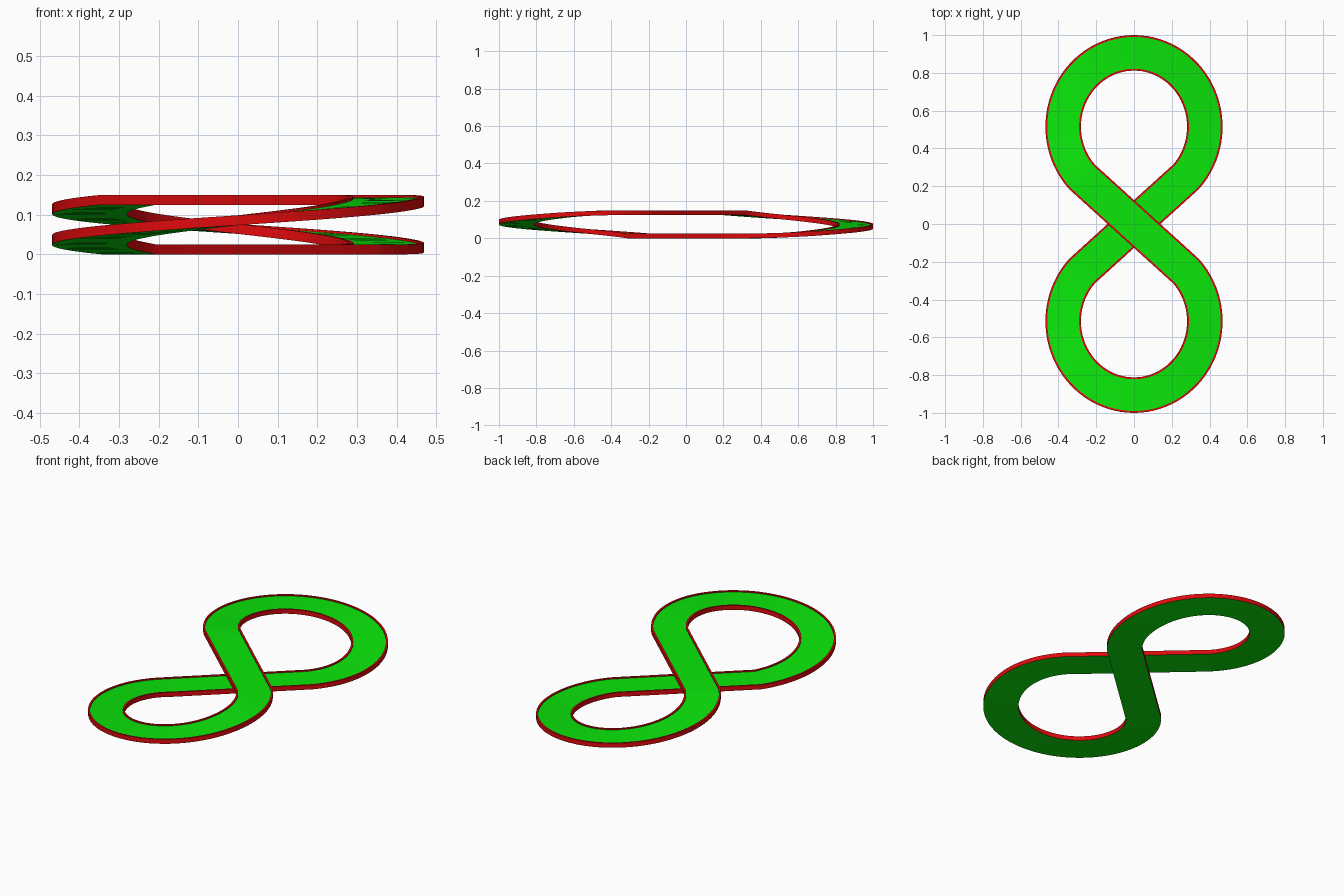
import bpy, bmesh, math
from mathutils import Vector

if "Cube" in bpy.data.objects:
    bpy.data.objects.remove(bpy.data.objects["Cube"])

CY, A, B = 0.515, 0.375, 0.391       # loop centre and centreline radii
HALF, RIM = 0.094, 0.010             # half width, width of the raised red rim
THICK, RECESS, RISE = 0.025, 0.006, 0.125
N = 64
T0 = -math.acos(0.735)               # angle where the straight meets the loop

# Cross-section (sideways, up) and the material of the edge after each point
PROFILE = [(-HALF, 0), (HALF, 0), (HALF, THICK), (HALF - RIM, THICK),
           (HALF - RIM, THICK - RECESS), (RIM - HALF, THICK - RECESS),
           (RIM - HALF, THICK), (-HALF, THICK)]
GREEN_EDGES = (0, 4)


def material(name, rgb):
    m = bpy.data.materials.new(name)
    m.diffuse_color = (*rgb, 1)
    m.use_nodes = True
    m.node_tree.nodes["Principled BSDF"].inputs["Base Color"].default_value = m.diffuse_color
    return m


def drop(f):
    # level entry easing into a steady ramp
    if f < 0.05:
        return 0.0
    if f < 0.25:
        return (f - 0.05) ** 2 / 0.4 / 0.85
    return (f - 0.15) / 0.85


# Centreline: front loop runs down from the high strap, rear loop climbs back
front, rear = [], []
for i in range(N + 1):
    f = i / N
    t = T0 + f * (math.pi - 2 * T0)
    x, y = A * math.cos(t), CY + B * math.sin(t)
    front.append(Vector((x, -y, RISE * (1 - drop(f)))))
    rear.append(Vector((x, y, RISE * drop(f))))


def straight(a, b, n=6):
    return [a.lerp(b, k / n) for k in range(1, n)]


path = front + straight(front[-1], rear[0]) + rear + straight(rear[-1], front[0])

# Sweep the section along the path, mitred at the bends
bm = bmesh.new()
rings = []
count = len(path)
for i, p in enumerate(path):
    d0 = (p - path[i - 1]).to_2d().normalized()
    d1 = (path[(i + 1) % count] - p).to_2d().normalized()
    d = (d0 + d1).normalized()
    side = Vector((-d.y, d.x, 0)) / d.dot(d1)
    rings.append([bm.verts.new(p + side * s + Vector((0, 0, h))) for s, h in PROFILE])
for i, a in enumerate(rings):
    b = rings[(i + 1) % count]
    for k in range(len(PROFILE)):
        j = (k + 1) % len(PROFILE)
        face = bm.faces.new((a[k], a[j], b[j], b[k]))
        face.material_index = 0 if k in GREEN_EDGES else 1
bmesh.ops.recalc_face_normals(bm, faces=bm.faces)
mesh = bpy.data.meshes.new("figure_eight_track")
bm.to_mesh(mesh)
bm.free()
mesh.materials.append(material("green", (0.003, 0.8, 0.003)))
mesh.materials.append(material("red", (0.75, 0.003, 0.004)))
track = bpy.data.objects.new("figure_eight_track", mesh)
bpy.context.collection.objects.link(track)

bpy.context.view_layer.objects.active = track
track.select_set(True)
bpy.ops.object.shade_smooth_by_angle(angle=math.radians(30))
